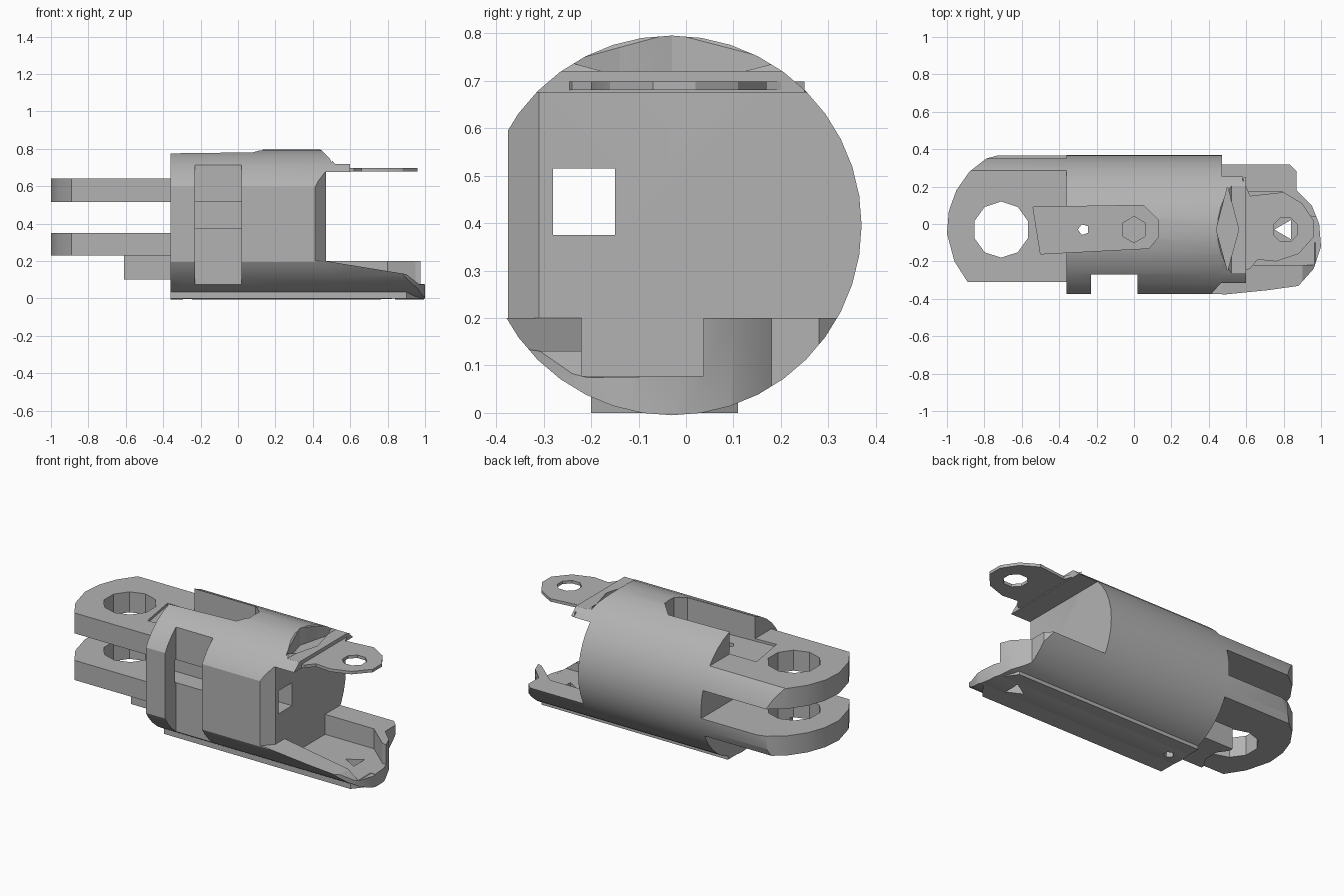
import bpy, bmesh, math
from mathutils import Matrix, Vector

if "Cube" in bpy.data.objects:
    bpy.data.objects.remove(bpy.data.objects["Cube"], do_unlink=True)

grey = bpy.data.materials.new("plain grey")
grey.use_nodes = True
tone = (0.45, 0.45, 0.45, 1)
grey.diffuse_color = tone
grey.node_tree.nodes["Principled BSDF"].inputs["Base Color"].default_value = tone

AXIS_Y, AXIS_Z, RADIUS = -0.03, 0.395, 0.4


def add_object(name, bm):
    bmesh.ops.recalc_face_normals(bm, faces=bm.faces)
    mesh = bpy.data.meshes.new(name)
    bm.to_mesh(mesh)
    bm.free()
    mesh.materials.append(grey)
    obj = bpy.data.objects.new(name, mesh)
    bpy.context.collection.objects.link(obj)
    return obj


def prism(name, outline, low, high, axis="z"):
    """Extrude an outline: (x, y) along z, or (x, z) along y."""
    bm = bmesh.new()
    place = (lambda a, b: (a, b, low)) if axis == "z" else (lambda a, b: (a, low, b))
    face = bm.faces.new([bm.verts.new(place(a, b)) for a, b in outline])
    made = bmesh.ops.extrude_face_region(bm, geom=[face])["geom"]
    shift = Vector((0, 0, high - low)) if axis == "z" else Vector((0, high - low, 0))
    bmesh.ops.translate(bm, vec=shift, verts=[v for v in made if isinstance(v, bmesh.types.BMVert)])
    return add_object(name, bm)


def box(x, y, z, name="cutter"):
    return prism(name, [(x[0], y[0]), (x[1], y[0]), (x[1], y[1]), (x[0], y[1])], *z)


def round_slice(name, x0, x1):
    """A length of the round barrel that all main parts are cut from."""
    bm = bmesh.new()
    bmesh.ops.create_cone(bm, cap_ends=True, segments=40, radius1=RADIUS, radius2=RADIUS,
                          depth=x1 - x0, matrix=Matrix.Translation(((x0 + x1) / 2, AXIS_Y, AXIS_Z))
                          @ Matrix.Rotation(math.pi / 2, 4, "Y"))
    return add_object(name, bm)


def ring(x, y, radius, sides):
    return [(x + radius * math.cos(math.tau * (i + 0.5) / sides),
             y + radius * math.sin(math.tau * (i + 0.5) / sides)) for i in range(sides)]


def combine(obj, cutter, operation="DIFFERENCE"):
    cutter.hide_render = True
    mod = obj.modifiers.new("cut", "BOOLEAN")
    mod.object, mod.operation, mod.solver = cutter, operation, "EXACT"
    bpy.context.view_layer.objects.active = obj
    bpy.ops.object.modifier_apply(modifier=mod.name)
    bpy.data.objects.remove(cutter, do_unlink=True)


def finish(obj):
    bpy.ops.object.select_all(action="DESELECT")
    obj.select_set(True)
    bpy.context.view_layer.objects.active = obj
    bpy.ops.object.shade_smooth_by_angle(angle=math.radians(25))


def top_pocket():
    return prism("cutter", [(-0.54, 0.09), (0.05, 0.1), (0.13, 0.02), (0.13, -0.07),
                            (0.08, -0.13), (-0.5, -0.16)], 0.625, 1)


# Barrel body with flat front, side notch and square passage
body = round_slice("body", -0.36, 0.47)
combine(body, box((-1, 1), (-1, -0.375), (-1, 2)))
combine(body, box((-0.23, 0.02), (-1, -0.27), (-1, 2)))
combine(body, box((-1, 1), (-0.28, -0.15), (0.375, 0.515)))
combine(body, top_pocket())
combine(body, prism("cutter", ring(-0.27, -0.03, 0.03, 5), -1, 2))
combine(body, prism("cutter", ring(0, -0.03, 0.07, 6), 0.3, 2))
combine(body, prism("cutter", [(0.3, -0.5), (0.6, -0.5), (0.6, -0.28), (0.47, -0.31)], 0.2, 0.68))

# Sloping nose above the end face
nose = round_slice("nose", 0.44, 0.6)
combine(nose, prism("cutter", [(0.44, 0.8), (0.52, 0.72), (1, 0.72), (1, 1), (0.44, 1)], -1, 1, "y"))
combine(nose, box((0, 1), (-1, 1), (-1, 0.675)))
combine(nose, prism("cutter", [(0.4, 1), (0.4, 0.28), (0.6, 0.25), (1, 1)], 0, 1))
dent = [(0.5, 0.2), (0.44, -0.03), (0.5, -0.25), (0.56, -0.03)]
combine(nose, prism("cutter", dent, 0.69, 1))
combine(body, prism("cutter", [(0.44, 0.8), (0.52, 0.72), (1, 0.72), (1, 1), (0.44, 1)], -1, 1, "y"))
combine(body, prism("cutter", dent, 0.69, 1))

# Two fork arms with a shared pin hole
arm_outline = [(-0.36, -0.31), (-0.89, -0.31), (-0.96, -0.2), (-1, -0.05), (-0.99, 0.07),
               (-0.95, 0.18), (-0.88, 0.28), (-0.79, 0.35), (-0.68, 0.38), (-0.36, 0.38)]
for name, low, high in (("upper_fork_arm", 0.515, 0.64), ("lower_fork_arm", 0.23, 0.35)):
    arm = round_slice(name, -1.02, -0.36)
    combine(arm, prism("cutter", arm_outline, low, high), "INTERSECT")
    combine(arm, prism("cutter", ring(-0.71, -0.03, 0.15, 10), -1, 2))
    if low > 0.5:
        combine(arm, top_pocket())
    finish(arm)

# Support block under the lower arm
block = box((-0.61, -0.36), (-0.16, 0.1), (0.1, 0.235), "support_block")
combine(block, prism("cutter", ring(-0.71, -0.03, 0.15, 10), -1, 2))

# Open tray below the end face
tray = round_slice("tray", 0.47, 1.02)
tray_outline = [(0.4, -0.4), (0.78, -0.36), (0.88, -0.33), (0.96, -0.24), (1, -0.12), (0.99, 0),
                (0.95, 0.1), (0.87, 0.18), (0.87, 0.28), (0.82, 0.33), (0.4, 0.38)]
combine(tray, prism("cutter", tray_outline, -1, 0.2), "INTERSECT")
combine(tray, prism("cutter", [(0.4, -0.22), (1.1, -0.22), (1.1, 0.02), (0.95, 0.04),
                               (0.8, 0.17), (0.4, 0.17)], 0.078, 1))
combine(tray, prism("cutter", [(0.47, 0.2), (0.9, 0.13), (0.97, 0.075), (1.1, 0.075),
                               (1.1, 0.5), (0.47, 0.5)], -1, -0.1, "y"))
combine(tray, prism("cutter", ring(0.81, -0.03, 0.06, 3), -1, 1))

# Flat base strip along the underside
base = prism("base_strip", [(-0.36, -0.2), (0.9, -0.2), (0.98, -0.1), (0.98, 0),
                            (0.9, 0.11), (-0.36, 0.11)], 0, 0.04)
combine(base, prism("cutter", ring(0.81, -0.03, 0.06, 3), -1, 1))
combine(base, prism("cutter", ring(-0.27, -0.03, 0.03, 5), -1, 1))

# Thin eye tab reaching out from the nose
tab = prism("eye_tab", [(0.58, -0.25), (0.62, -0.24), (0.66, -0.19), (0.76, -0.2), (0.88, -0.16),
                        (0.96, -0.07), (0.96, 0.02), (0.9, 0.11), (0.8, 0.17), (0.62, 0.15),
                        (0.58, 0.25)], 0.68, 0.698)
combine(tab, prism("cutter", ring(0.81, -0.03, 0.07, 8), 0, 1))

for part in (body, nose, block, tray, base, tab):
    finish(part)
